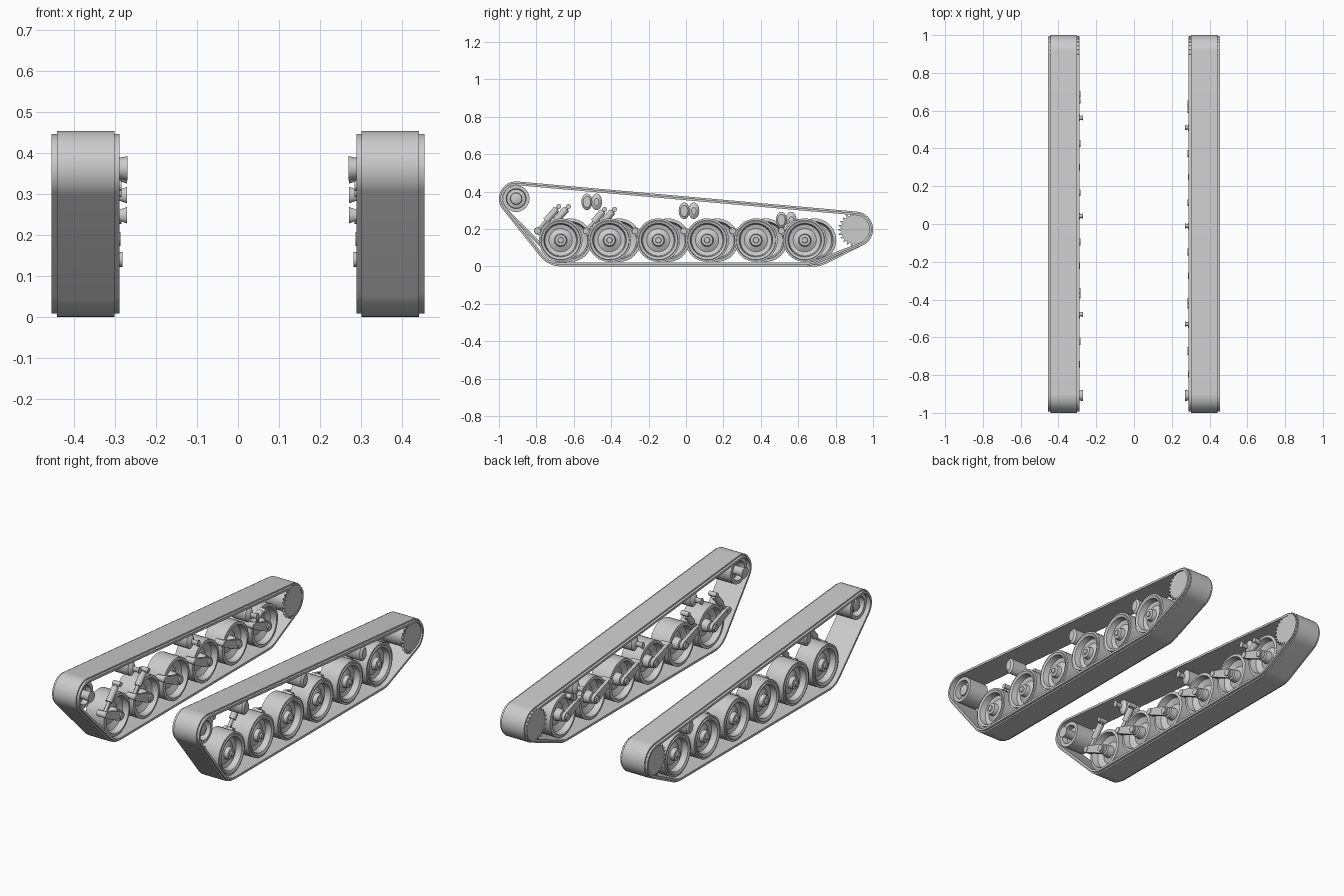
import bpy, bmesh, math
from mathutils import Vector, Matrix
from mathutils.geometry import convex_hull_2d

cube = bpy.data.objects.get("Cube")
if cube:
    bpy.data.objects.remove(cube)

grey = bpy.data.materials.new("plain_grey")
grey.use_nodes = True
colour = (0.6, 0.6, 0.6, 1)
grey.diffuse_color = colour
grey.node_tree.nodes["Principled BSDF"].inputs["Base Color"].default_value = colour

IDLER = (-0.908, 0.362)
SPROCKET = (0.905, 0.198)


def finish(name, bm):
    bmesh.ops.remove_doubles(bm, verts=bm.verts, dist=1e-5)
    bmesh.ops.recalc_face_normals(bm, faces=bm.faces)
    mesh = bpy.data.meshes.new(name)
    bm.to_mesh(mesh)
    bm.free()
    mesh.materials.append(grey)
    ob = bpy.data.objects.new(name, mesh)
    bpy.context.collection.objects.link(ob)
    bpy.ops.object.select_all(action='DESELECT')
    ob.select_set(True)
    bpy.context.view_layer.objects.active = ob
    bpy.ops.object.shade_smooth_by_angle(angle=math.radians(35))
    return ob


def lathe(name, profile, centre, side, sides=40, stretch=1):
    """Spin (radius, x) points about a crosswise axle."""
    bm = bmesh.new()
    verts = [bm.verts.new((x, 0, r)) for r, x in profile]
    edges = [bm.edges.new(pair) for pair in zip(verts, verts[1:])]
    bmesh.ops.spin(bm, geom=verts + edges, axis=(1, 0, 0), cent=(0, 0, 0),
                   angle=math.tau, steps=sides)
    for v in bm.verts:
        v.co = (side * v.co.x, v.co.y * stretch + centre[0], v.co.z + centre[1])
    return finish(name, bm)


def extrude_outline(name, outline, x0, x1, side):
    """Extrude a (y, z) outline across the track."""
    bm = bmesh.new()
    face = bm.faces.new([bm.verts.new((side * x0, y, z)) for y, z in outline])
    new = bmesh.ops.extrude_face_region(bm, geom=[face])["geom"]
    bmesh.ops.translate(bm, vec=(side * (x1 - x0), 0, 0),
                        verts=[g for g in new if isinstance(g, bmesh.types.BMVert)])
    return finish(name, bm)


def rod(name, a, b, radius, x, side):
    a, b = (Vector((side * x, *p)) for p in (a, b))
    bm = bmesh.new()
    turn = (b - a).to_track_quat('Z', 'Y').to_matrix().to_4x4()
    bmesh.ops.create_cone(bm, cap_ends=True, segments=16, radius1=radius, radius2=radius,
                          depth=(b - a).length, matrix=Matrix.Translation((a + b) / 2) @ turn)
    return finish(name, bm)


def belt(name, circles, outer, inner, x0, x1, side):
    """Closed band wrapped round the circles, between two inset depths."""
    rim = [(Vector(c), r, Vector((math.cos(t), math.sin(t))))
           for c, r in circles for t in (math.tau * k / 72 for k in range(72))]
    order = convex_hull_2d([c + d * r for c, r, d in rim])
    bm = bmesh.new()
    rings = []
    for depth, x in ((outer, x0), (outer, x1), (inner, x1), (inner, x0)):
        pts = [rim[i][0] + rim[i][2] * (rim[i][1] - depth) for i in order]
        rings.append([bm.verts.new((side * x, p.x, p.y)) for p in pts])
    n = len(order)
    for k in range(4):
        a, b = rings[k], rings[(k + 1) % 4]
        for i in range(n):
            j = (i + 1) % n
            bm.faces.new((a[i], a[j], b[j], b[i]))
    return finish(name, bm)


def arm_outline(a, b, ra, rb):
    """Tapered link with rounded ends."""
    a, b = Vector(a), Vector(b)
    pts = [c + Vector((math.cos(t), math.sin(t))) * r for c, r in ((a, ra), (b, rb))
           for t in (math.tau * k / 24 for k in range(24))]
    return [pts[i] for i in convex_hull_2d(pts)]


WHEEL = [(0, .437), (.014, .437), (.016, .43), (.03, .428), (.034, .405), (.062, .392),
         (.084, .398), (.09, .43), (.104, .436), (.106, .43), (.116, .43), (.116, .315),
         (.1, .312), (.092, .345), (.06, .36), (.034, .352), (.03, .315), (.018, .312),
         (.018, .282), (0, .282)]
IDLER_WHEEL = [(0, .425), (.016, .425), (.03, .42), (.032, .4), (.05, .395), (.053, .43),
               (.071, .43), (.071, .31), (.052, .31), (.048, .34), (.024, .335),
               (.024, .3), (.03, .27), (0, .27)]
ROLLER = [(0, .425), (.03, .425), (.044, .415), (.044, .325), (.03, .315),
          (.014, .31), (.014, .288), (.02, .271), (0, .271)]
DRUM = [(0, .43), (.052, .43), (.055, .445), (.064, .445), (.064, .295), (0, .295)]

for side, word, shift in ((1, "left", 0), (-1, "right", .052)):
    wheels = [(-.67 + .261 * i + shift, .14) for i in range(6)]

    # Track: wide band with a narrower tread outside it
    circles = [(IDLER, .092), (SPROCKET, .095), (wheels[0], .14), (wheels[-1], .14)]
    belt(word + "_track_tread", circles, 0, .009, .302, .442, side)
    belt(word + "_track_band", circles, .008, .02, .289, .455, side)

    # Road wheels and swing arms
    for i, (y, z) in enumerate(wheels, 1):
        lathe(f"{word}_road_wheel_{i}", WHEEL, (y, z), side)
        pivot = (y - .125, z + .05)
        extrude_outline(f"{word}_swing_arm_{i}", arm_outline((y, z), pivot, .026, .018),
                        .29, .308, side)
        lathe(f"{word}_arm_pivot_{i}", [(0, .345), (.017, .345), (.017, .287), (0, .287)],
              pivot, side, 20)

    # Front idler
    lathe(word + "_idler", IDLER_WHEEL, IDLER, side)

    # Sprocket: drum with a toothed plate at each edge
    lathe(word + "_sprocket_drum", DRUM, SPROCKET, side)
    teeth = 24
    outline = []
    for k in range(teeth * 4):
        t = math.tau * k / (teeth * 4)
        r = .091 if k % 4 < 2 else .076
        outline.append((SPROCKET[0] + r * math.cos(t), SPROCKET[1] + r * math.sin(t)))
    for place, x0 in (("inner", .291), ("outer", .436)):
        extrude_outline(f"{word}_sprocket_{place}_teeth", outline, x0, x0 + .009, side)

    # Return rollers under the upper run
    for i, (y, z) in enumerate(((-.53, .345), (-.01, .297), (.51, .248)), 1):
        lathe(f"{word}_return_roller_{i}", ROLLER, (y + shift, z), side, 28, .66)

    # Shock absorbers on the first, second and last arms
    for i, rise in ((0, (.115, .13)), (1, (.1, .115)), (5, (.09, .05))):
        low = Vector(wheels[i]) + Vector((-.125, .05))
        top = low + Vector(rise)
        mid = low.lerp(top, .4)
        rod(f"{word}_shock_rod_{i + 1}", low, top, .009, .31, side)
        rod(f"{word}_shock_body_{i + 1}", mid, low.lerp(top, .9), .018, .31, side)
        lathe(f"{word}_shock_eye_{i + 1}", [(0, .33), (.013, .33), (.013, .284), (0, .284)],
              top, side, 20)
